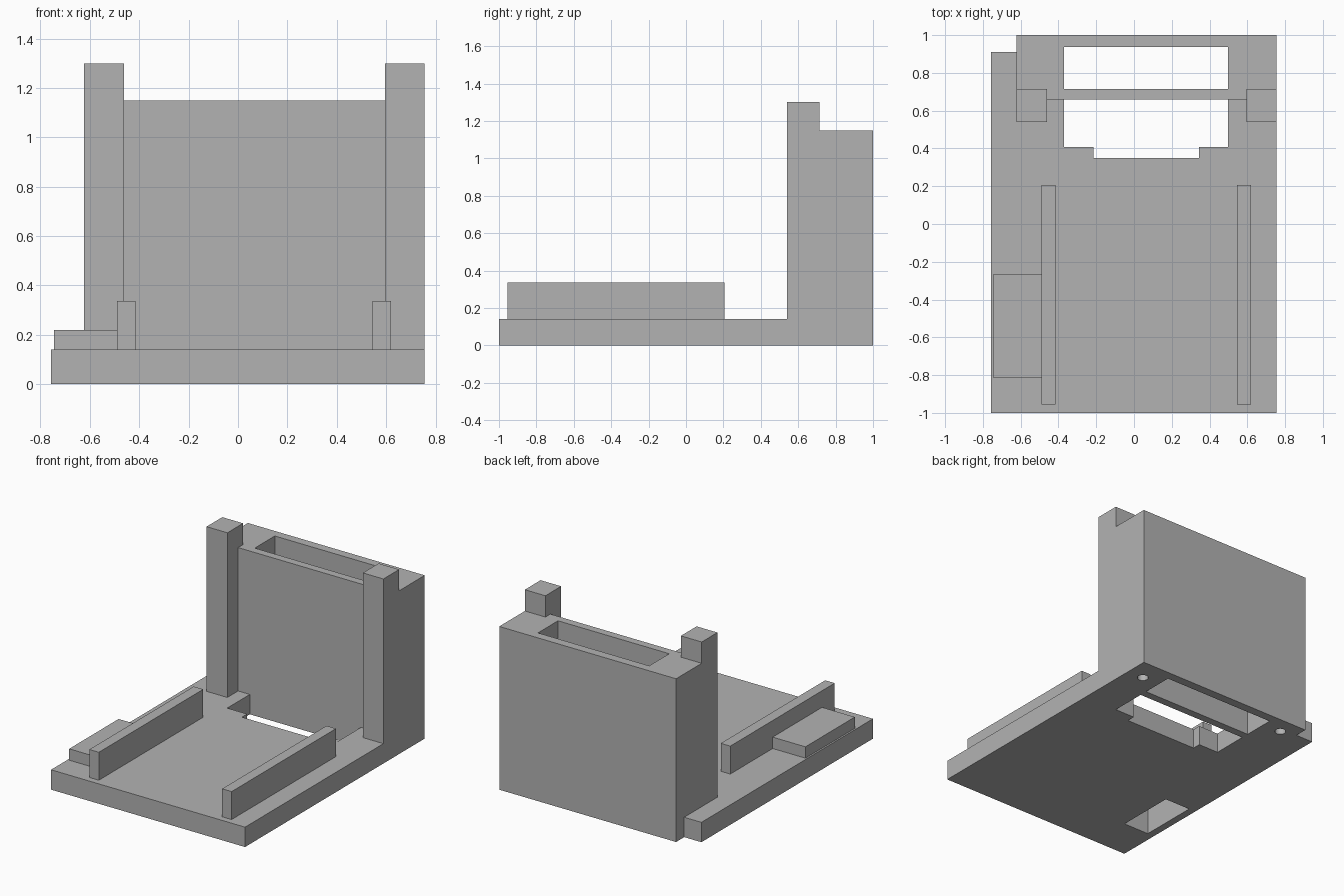
import bpy
import bmesh

cube = bpy.data.objects.get("Cube")
if cube:
    bpy.data.objects.remove(cube, do_unlink=True)

grey = bpy.data.materials.new("plain grey")
grey.use_nodes = True
grey.diffuse_color = (0.45, 0.45, 0.45, 1)
grey.node_tree.nodes["Principled BSDF"].inputs["Base Color"].default_value = grey.diffuse_color


def prism(name, outline, z0, z1):
    """Extrude a plan outline from z0 up to z1."""
    bm = bmesh.new()
    face = bm.faces.new([bm.verts.new((x, y, z0)) for x, y in outline])
    top = bmesh.ops.extrude_face_region(bm, geom=[face])["geom"]
    for v in top:
        if isinstance(v, bmesh.types.BMVert):
            v.co.z = z1
    bmesh.ops.recalc_face_normals(bm, faces=bm.faces)
    mesh = bpy.data.meshes.new(name)
    bm.to_mesh(mesh)
    bm.free()
    mesh.materials.append(grey)
    ob = bpy.data.objects.new(name, mesh)
    bpy.context.collection.objects.link(ob)
    return ob


def box(name, x0, x1, y0, y1, z0, z1):
    return prism(name, [(x0, y0), (x1, y0), (x1, y1), (x0, y1)], z0, z1)


def cut(target, cutter):
    """Subtract the cutter from the target, then discard it."""
    cutter.hide_render = True
    mod = target.modifiers.new("cut", "BOOLEAN")
    mod.operation = "DIFFERENCE"
    mod.solver = "EXACT"
    mod.object = cutter
    bpy.context.view_layer.objects.active = target
    bpy.ops.object.modifier_apply(modifier=mod.name)
    bpy.data.objects.remove(cutter, do_unlink=True)


BASE_TOP, WALL_TOP, POST_TOP = 0.14, 1.15, 1.3
LEFT, RIGHT, WALL_RIGHT = 0.755, -0.757, -0.623
POST_FRONT, POST_BACK, WALL_FRONT = 0.54, 0.715, 0.66
POST_IN_L, POST_IN_R = 0.595, -0.461

# Base plate with a notched rear corner
base = prism("base_plate", [(RIGHT, -1), (LEFT, -1), (LEFT, 1), (WALL_RIGHT, 1),
                            (WALL_RIGHT, 0.91), (RIGHT, 0.91)], 0, BASE_TOP)

# Stepped opening in front of the wall
cut(base, prism("opening_cutter", [(-0.215, 0.35), (0.345, 0.35), (0.345, 0.408), (0.497, 0.408),
                                   (0.497, WALL_FRONT), (-0.37, WALL_FRONT),
                                   (-0.37, 0.408), (-0.215, 0.408)], -0.1, 0.3))

# Rear wall, notched at the front corners to take the posts
wall = prism("rear_wall", [(POST_IN_R, WALL_FRONT), (POST_IN_L, WALL_FRONT),
                           (POST_IN_L, POST_BACK), (LEFT, POST_BACK), (LEFT, 1),
                           (WALL_RIGHT, 1), (WALL_RIGHT, POST_BACK), (POST_IN_R, POST_BACK)],
             BASE_TOP, WALL_TOP)

# Slot running down through wall and base
for part in (wall, base):
    cut(part, box("slot_cutter", -0.37, 0.497, 0.715, 0.938, -0.1, 1.4))

# Posts
box("left_post", POST_IN_L, LEFT, POST_FRONT, POST_BACK, BASE_TOP, POST_TOP)
box("right_post", WALL_RIGHT, POST_IN_R, POST_FRONT, POST_BACK, BASE_TOP, POST_TOP)

# Side rails
for name, x in (("left_rail", 0.545), ("right_rail", -0.49)):
    box(name, x, x + 0.074, -0.955, 0.207, BASE_TOP, 0.337)

# Raised cover with a pocket open from below
cover = box("pocket_cover", -0.745, -0.49, -0.815, -0.265, BASE_TOP, 0.22)
for part in (base, cover):
    cut(part, box("pocket_cutter", -0.705, -0.507, -0.7, -0.28, -0.1, 0.195))

# Round blind holes in the underside
for x, y in ((0.63, 0.84), (-0.51, 0.88)):
    bpy.ops.mesh.primitive_cylinder_add(vertices=32, radius=0.036, depth=0.2, location=(x, y, 0))
    hole = bpy.context.object
    hole.name = "hole_cutter"
    hole.data.materials.append(grey)
    bpy.context.view_layer.update()
    cut(base, hole)
